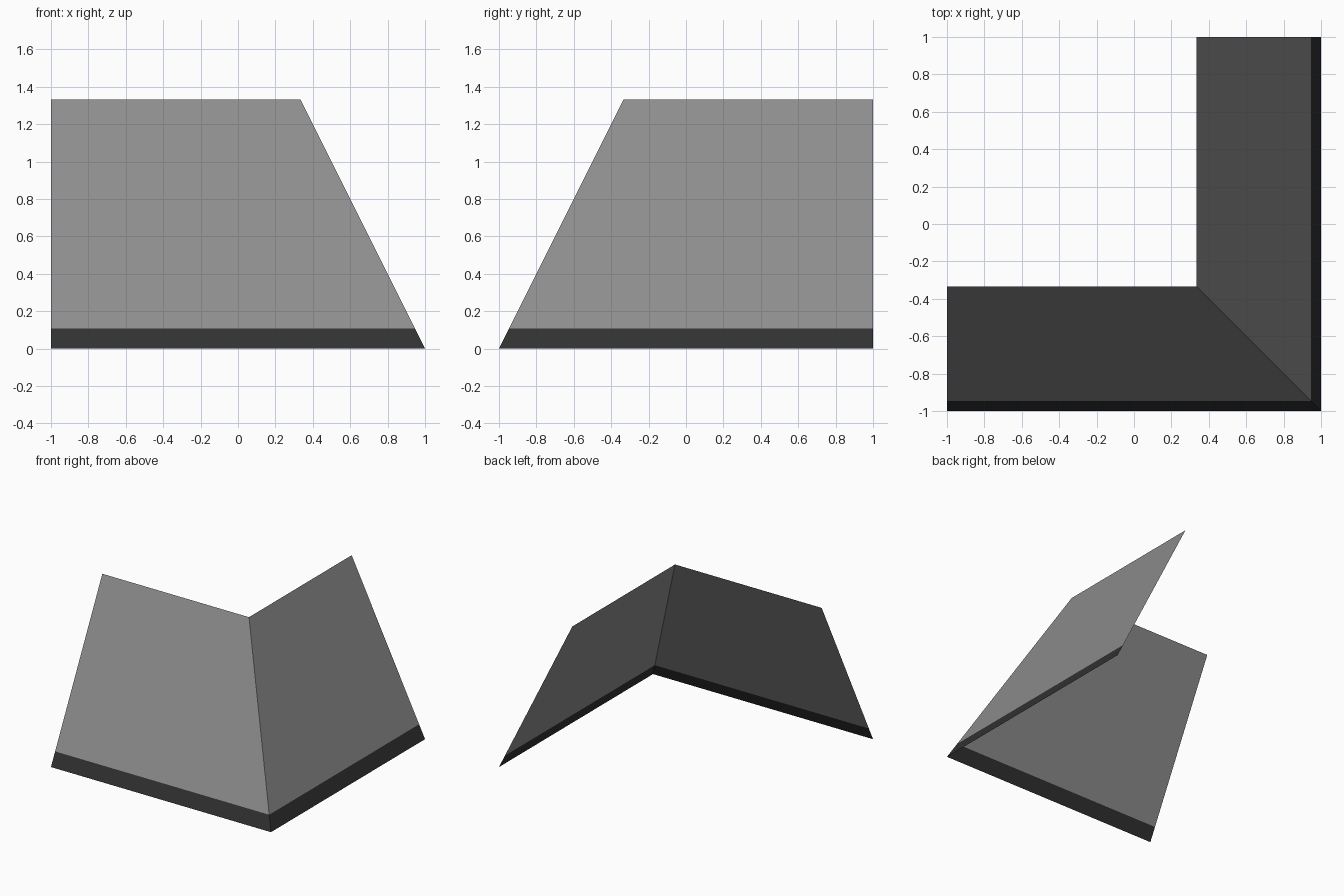
import bpy
import bmesh

cube = bpy.data.objects.get("Cube")
if cube:
    bpy.data.objects.remove(cube, do_unlink=True)


def make_material(name, value):
    mat = bpy.data.materials.new(name)
    mat.use_nodes = True
    colour = (value, value, value, 1)
    mat.diffuse_color = colour
    mat.node_tree.nodes["Principled BSDF"].inputs["Base Color"].default_value = colour
    return mat


slope_grey = make_material("slope grey", 0.27)
border_charcoal = make_material("border charcoal", 0.031)

HEIGHT = 4 / 3      # top edge of the sloping sheets
BAND = 0.108        # top of the dark border strip


def sloped_strip(name, low, high, mat, turned):
    """Flat strip of one leaning sheet, mitred at the outer corner."""
    bm = bmesh.new()
    lean_low, lean_high = 1 - low / 2, 1 - high / 2
    corners = [(-1, -lean_low, low), (lean_low, -lean_low, low),
               (lean_high, -lean_high, high), (-1, -lean_high, high)]
    if turned:
        # Mirror across the mitre and keep the face pointing outwards
        corners = [(-y, -x, z) for x, y, z in reversed(corners)]
    bm.faces.new([bm.verts.new(c) for c in corners])
    mesh = bpy.data.meshes.new(name)
    bm.to_mesh(mesh)
    bm.free()
    mesh.materials.append(mat)
    obj = bpy.data.objects.new(name, mesh)
    bpy.context.collection.objects.link(obj)


# Two leaning sheets meeting at a mitred corner, each with a border strip
for side, turned in (("front", False), ("left", True)):
    sloped_strip(side + "_slope", BAND, HEIGHT, slope_grey, turned)
    sloped_strip(side + "_border", 0, BAND, border_charcoal, turned)
